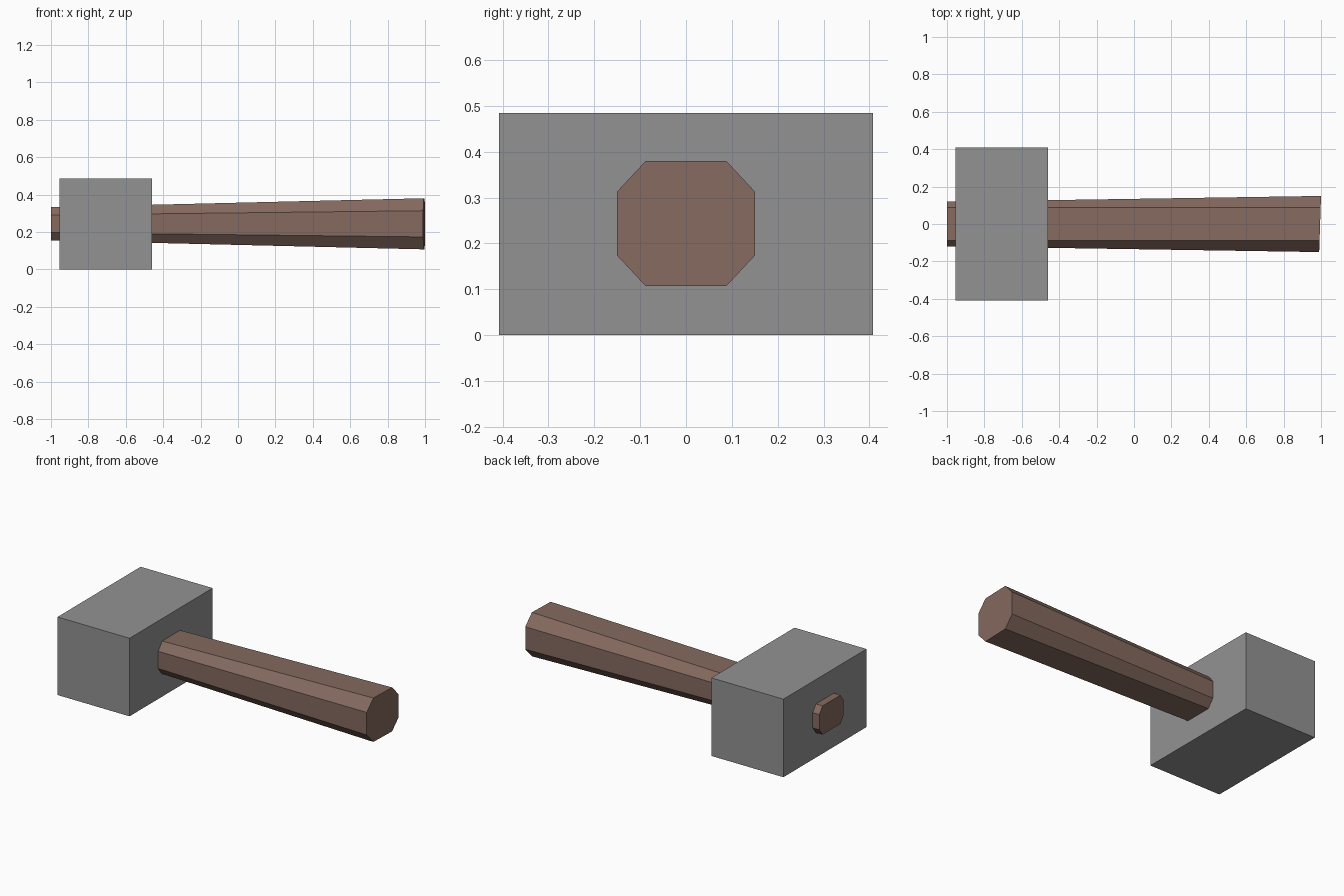
import bpy

if "Cube" in bpy.data.objects:
    bpy.data.objects.remove(bpy.data.objects["Cube"])


def material(name, rgb):
    m = bpy.data.materials.new(name)
    m.diffuse_color = (*rgb, 1)
    m.use_nodes = True
    m.node_tree.nodes["Principled BSDF"].inputs["Base Color"].default_value = m.diffuse_color
    return m


def add_object(name, verts, faces, mat):
    me = bpy.data.meshes.new(name)
    me.from_pydata(verts, [], faces)
    me.materials.append(mat)
    ob = bpy.data.objects.new(name, me)
    bpy.context.collection.objects.link(ob)
    return ob


steel = material("grey_metal", (0.29, 0.29, 0.29))
wood = material("brown_wood", (0.235, 0.144, 0.115))

# Block head
x0, x1, hy, top = -0.955, -0.46, 0.408, 0.485
head_verts = [(x, y, z) for x in (x0, x1) for y in (-hy, hy) for z in (0, top)]
add_object("hammer_head", head_verts,
           [(0, 1, 3, 2), (4, 6, 7, 5), (0, 4, 5, 1),
            (2, 3, 7, 6), (0, 2, 6, 4), (1, 5, 7, 3)], steel)


# Tapered eight-sided handle passing through the head
def octagon(x, w, h, cy, cz, skew=0):
    ring = [(w, -cz), (w, cz), (cy, h), (-cy, h),
            (-w, cz), (-w, -cz), (-cy, -h), (cy, -h)]
    return [(x + skew * y, y, 0.2435 + z) for y, z in ring]


verts = octagon(-1.0, 0.119, 0.089, 0.088, 0.047)
verts += octagon(0.995, 0.15, 0.1365, 0.088, 0.07, skew=0.033)
sides = [(i, (i + 1) % 8, (i + 1) % 8 + 8, i + 8) for i in range(8)]
sides = [f[::-1] for f in sides]
add_object("handle", verts, sides + [tuple(range(8))[::-1], tuple(range(8, 16))], wood)
